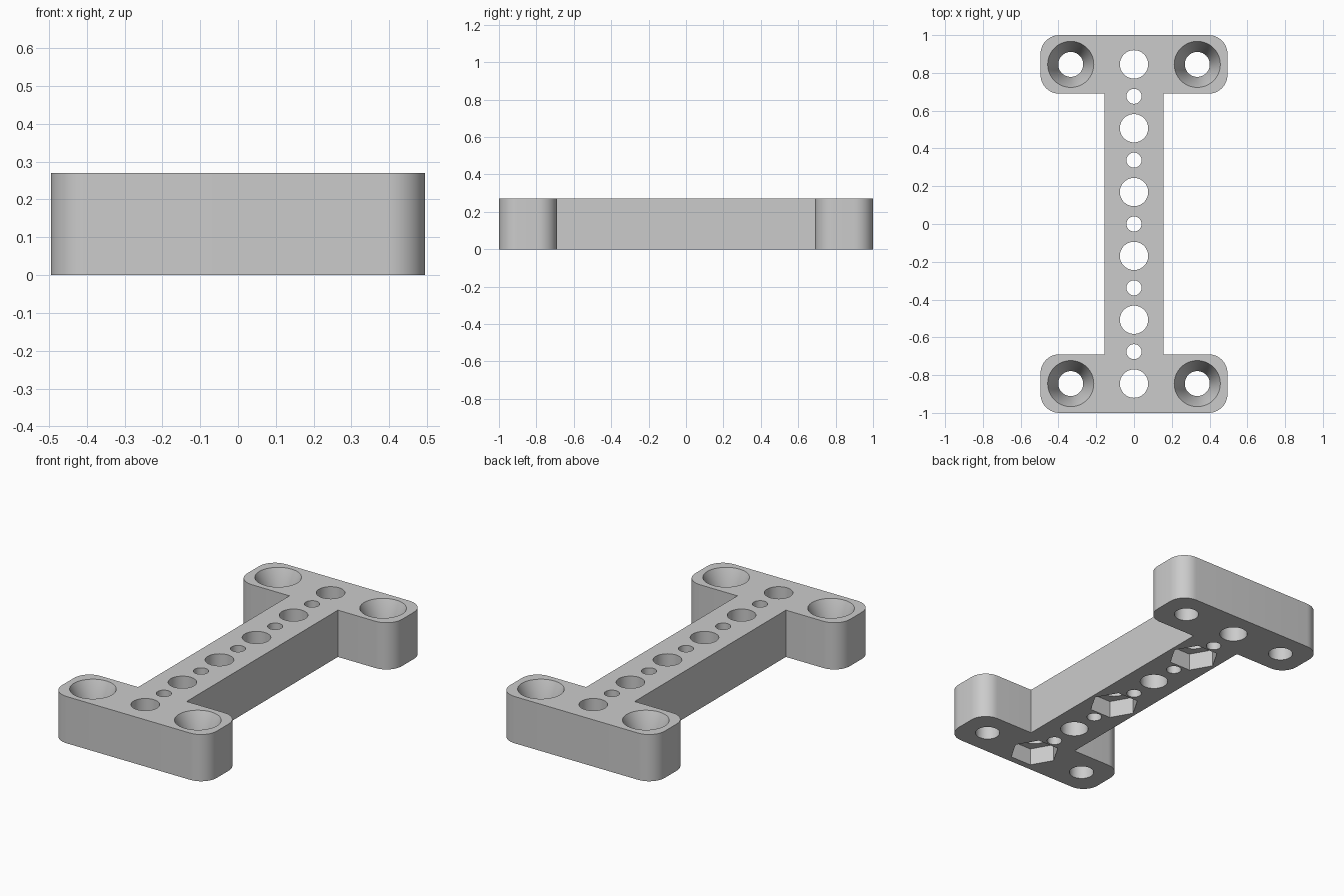
import bpy
import bmesh
from math import cos, sin, pi, radians

cube = bpy.data.objects.get("Cube")
if cube:
    bpy.data.objects.remove(cube, do_unlink=True)

THICK = 0.27
HALF_W, HALF_L = 0.495, 1.0
BAR, FLANGE_Y, ROUND = 0.155, 0.69, 0.1
PITCH = 0.338

grey = bpy.data.materials.new("plain grey")
grey.use_nodes = True
colour = (0.6, 0.6, 0.6, 1)
grey.diffuse_color = colour
grey.node_tree.nodes["Principled BSDF"].inputs["Base Color"].default_value = colour


def add_object(name, bm):
    bmesh.ops.recalc_face_normals(bm, faces=bm.faces)
    mesh = bpy.data.meshes.new(name)
    bm.to_mesh(mesh)
    bm.free()
    mesh.materials.append(grey)
    obj = bpy.data.objects.new(name, mesh)
    bpy.context.collection.objects.link(obj)
    return obj


def arc(cx, cy, start, steps=12):
    return [(cx + ROUND * cos(start + pi / 2 * i / steps),
             cy + ROUND * sin(start + pi / 2 * i / steps)) for i in range(steps + 1)]


def turned_cutter(name, x, y, profile, sides):
    """Closed solid of stacked rings, given as (radius, height) pairs."""
    bm = bmesh.new()
    rings = [[bm.verts.new((x + r * cos(2 * pi * i / sides),
                            y + r * sin(2 * pi * i / sides), z))
              for i in range(sides)] for r, z in profile]
    for low, high in zip(rings, rings[1:]):
        for i in range(sides):
            j = (i + 1) % sides
            bm.faces.new((low[i], low[j], high[j], high[i]))
    bm.faces.new(rings[0])
    bm.faces.new(rings[-1])
    obj = add_object(name, bm)
    obj.hide_render = True
    return obj


# I-shaped plate: one quarter outline, turned and mirrored to all four
quarter = [(BAR, FLANGE_Y)]
quarter += arc(HALF_W - ROUND, FLANGE_Y + ROUND, -pi / 2)
quarter += arc(HALF_W - ROUND, HALF_L - ROUND, 0)
outline = quarter + [(-x, y) for x, y in reversed(quarter)]
outline += [(-x, -y) for x, y in outline]
bm = bmesh.new()
base = bm.faces.new([bm.verts.new((x, y, 0)) for x, y in outline])
top = bmesh.ops.extrude_face_region(bm, geom=[base])["geom"]
bmesh.ops.translate(bm, vec=(0, 0, THICK),
                    verts=[v for v in top if isinstance(v, bmesh.types.BMVert)])
plate = add_object("mounting_plate", bm)

cutters = []
low, high = -0.05, THICK + 0.05

# Row of alternating large and small holes down the middle
for i in range(11):
    y = (i - 5) * PITCH / 2
    radius = 0.04 if i % 2 else 0.075
    cutters.append(turned_cutter("row_hole", 0, y, [(radius, low), (radius, high)], 48))

# Hexagonal nut pockets in the underside
for y in (-2.5 * PITCH, -0.5 * PITCH, 1.5 * PITCH):
    cutters.append(turned_cutter("nut_pocket", 0, y, [(0.135, low), (0.135, 0.1)], 6))

# Countersunk corner screw holes
sink = [(0.066, low), (0.066, THICK / 2), (0.122, THICK), (0.122, high)]
for x in (-0.335, 0.335):
    for y in (-2.5 * PITCH, 2.5 * PITCH):
        cutters.append(turned_cutter("screw_hole", x, y, sink, 64))

# Small holes sit on odd steps, so swap sizes where the row ends need large ones
bpy.ops.object.select_all(action="DESELECT")
plate.select_set(True)
bpy.context.view_layer.objects.active = plate
for cutter in cutters:
    cut = plate.modifiers.new(cutter.name, "BOOLEAN")
    cut.operation = "DIFFERENCE"
    cut.solver = "EXACT"
    cut.object = cutter
    bpy.ops.object.modifier_apply(modifier=cut.name)
    bpy.data.objects.remove(cutter, do_unlink=True)

bpy.ops.object.shade_smooth_by_angle(angle=radians(30))
